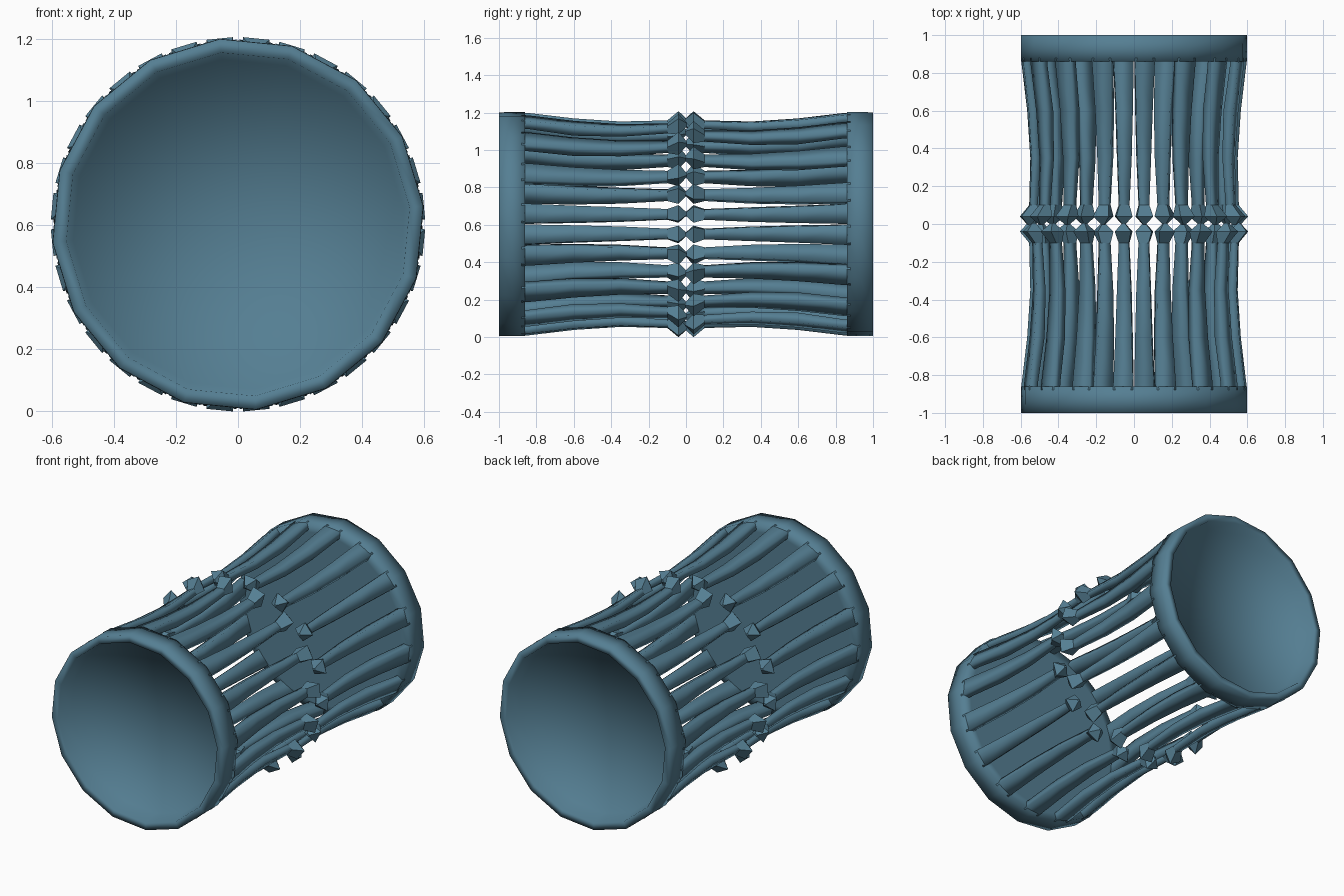
import bpy, bmesh, math

if "Cube" in bpy.data.objects:
    bpy.data.objects.remove(bpy.data.objects["Cube"])

N = 16                 # sides of each rim and fingers per half
ZC = 0.603             # height of the axis
OFF = math.radians(5.625)

mat = bpy.data.materials.new("teal")
mat.diffuse_color = (0.09, 0.21, 0.29, 1)
mat.use_nodes = True
mat.node_tree.nodes["Principled BSDF"].inputs["Base Color"].default_value = mat.diffuse_color


def finish(bm, name):
    bmesh.ops.recalc_face_normals(bm, faces=bm.faces)
    me = bpy.data.meshes.new(name)
    bm.to_mesh(me)
    bm.free()
    me.materials.append(mat)
    ob = bpy.data.objects.new(name, me)
    bpy.context.collection.objects.link(ob)
    return ob


def polar(r, t, y, a):
    """Point at radius r, tangential offset t, on the spoke at angle a."""
    c, s = math.cos(a), math.sin(a)
    return (r * c - t * s, y, r * s + t * c)


def make_cap(name):
    # (radius, y) profile turned round the axis: back disc, outer wall, lip, cup floor
    profile = [(0.545, -0.86), (0.602, -0.86), (0.602, -0.93), (0.601, -1.0),
               (0.557, -1.0), (0.535, -0.90)]
    bm = bmesh.new()
    rings = [[bm.verts.new(polar(r, 0, y, OFF + i * math.tau / N)) for i in range(N)]
             for r, y in profile]
    for a, b in zip(rings, rings[1:]):
        for i in range(N):
            j = (i + 1) % N
            bm.faces.new((a[i], a[j], b[j], b[i]))
    # discs as triangle fans
    for ring, y in ((rings[0], -0.86), (rings[-1], -0.88)):
        mid = bm.verts.new((0, y, 0))
        for i in range(N):
            bm.faces.new((ring[i], ring[(i + 1) % N], mid))
    for f in bm.faces:
        f.smooth = True
    return finish(bm, name)


def make_fingers(name):
    # (y, outer radius, inner radius, half width): root, waist, neck, diamond, tip
    sections = [(-0.88, 0.594, 0.55, 0.053), (-0.84, 0.592, 0.547, 0.052),
                (-0.60, 0.564, 0.508, 0.044), (-0.35, 0.548, 0.50, 0.037),
                (-0.10, 0.555, 0.515, 0.027), (-0.04, 0.603, 0.515, 0.043),
                (0.005, 0.565, 0.548, 0.006)]
    bm = bmesh.new()
    for k in range(N):
        a = OFF + k * math.tau / N
        loops = []
        for y, ro, ri, w in sections:
            pts = [(ro, -w), (ro, w), (ri, w), (ri, -w)]
            loops.append([bm.verts.new(polar(r, t, y, a)) for r, t in pts])
        for n, (p, q) in enumerate(zip(loops, loops[1:])):
            for i in range(4):
                j = (i + 1) % 4
                f = bm.faces.new((p[i], p[j], q[j], q[i]))
                f.smooth = n < 4          # diamond tips stay faceted
        bm.faces.new(loops[0])
        bm.faces.new(loops[-1])
    return finish(bm, name)


# the back half is the front half turned 180 degrees, so the fingers interleave
for side, turn in (("front", 0), ("back", math.pi)):
    for ob in (make_cap(side + "_end_cap"), make_fingers(side + "_fingers")):
        ob.location.z = ZC
        ob.rotation_euler.z = turn
